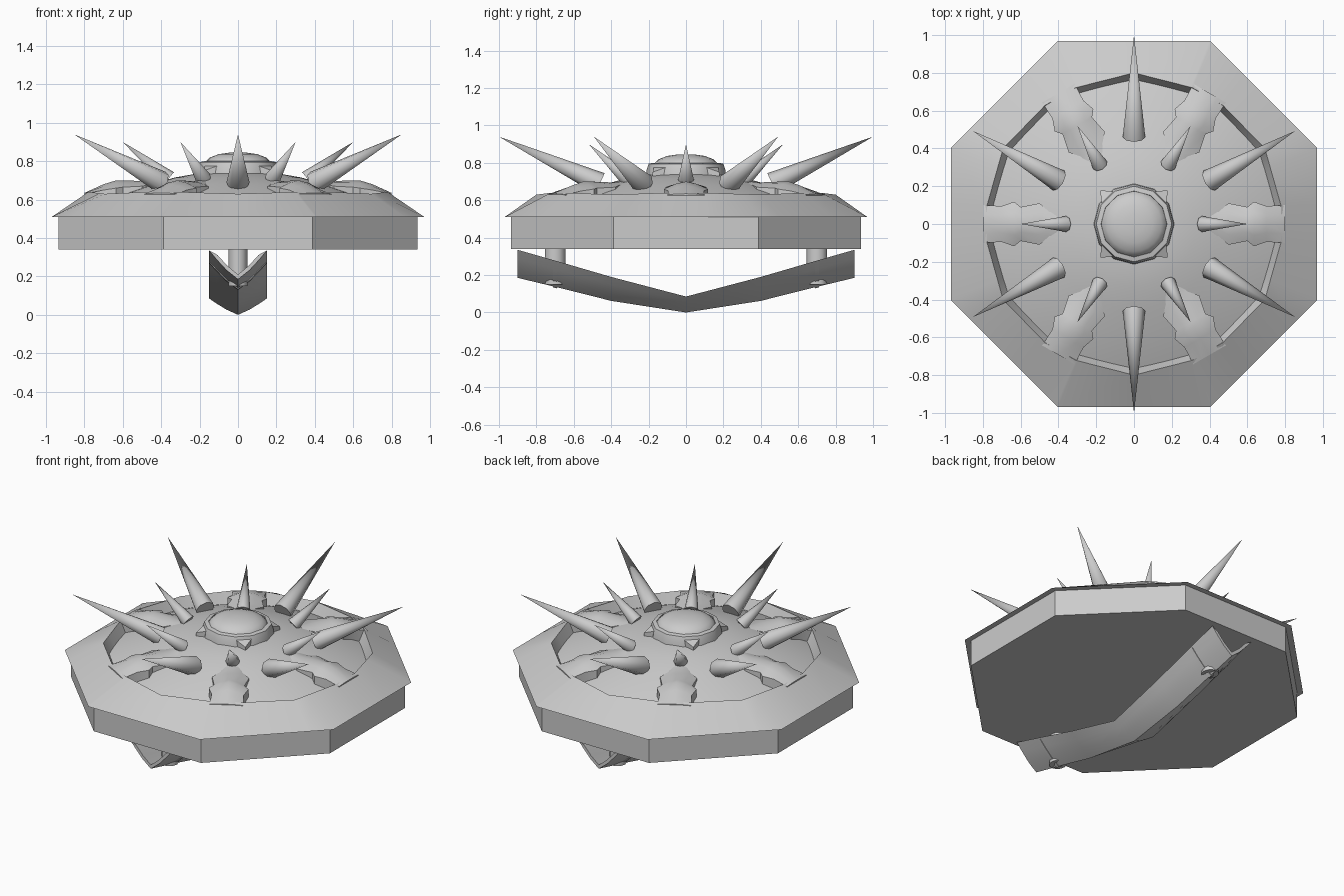
import bpy, bmesh, math
from mathutils import Vector

if "Cube" in bpy.data.objects:
    bpy.data.objects.remove(bpy.data.objects["Cube"])

grey = bpy.data.materials.new("light_grey_metal")
grey.diffuse_color = (0.6, 0.6, 0.6, 1)
grey.use_nodes = True
grey.node_tree.nodes["Principled BSDF"].inputs["Base Color"].default_value = grey.diffuse_color


def make(name, verts, faces, angle=35):
    me = bpy.data.meshes.new(name)
    me.from_pydata([tuple(v) for v in verts], [], faces)
    bm = bmesh.new()
    bm.from_mesh(me)
    bmesh.ops.recalc_face_normals(bm, faces=bm.faces)
    bm.to_mesh(me)
    bm.free()
    me.materials.append(grey)
    ob = bpy.data.objects.new(name, me)
    bpy.context.collection.objects.link(ob)
    bpy.ops.object.select_all(action='DESELECT')
    bpy.context.view_layer.objects.active = ob
    ob.select_set(True)
    if angle:
        bpy.ops.object.shade_smooth_by_angle(angle=math.radians(angle))
    return ob


def skin(name, rows, angle=35, caps=True, closed=True):
    """Join equal-length rows of points into one skin, optionally capped."""
    n = len(rows[0])
    verts = [p for row in rows for p in row]
    faces = []
    for i in range(len(rows) - 1):
        for j in range(n if closed else n - 1):
            k = (j + 1) % n
            faces.append((i * n + j, i * n + k, (i + 1) * n + k, (i + 1) * n + j))
    if caps:
        faces += [tuple(range(n)), tuple(range((len(rows) - 1) * n, len(rows) * n))]
    return make(name, verts, faces, angle)


def polar(a, r, z):
    return Vector((r * math.cos(a), r * math.sin(a), z))


def octagon(apothem, z):
    r = apothem / math.cos(math.pi / 8)
    return [polar(math.radians(22.5 + 45 * k), r, z) for k in range(8)]


def on_outline(poly, a):
    """Point where the ray at angle a crosses a star-shaped outline."""
    d = Vector((math.cos(a), math.sin(a), 0))
    for p, q in zip(poly, poly[1:] + poly[:1]):
        e = q - p
        den = d.x * e.y - d.y * e.x
        if abs(den) < 1e-9:
            continue
        t = (p.x * e.y - p.y * e.x) / den
        s = (p.x * d.y - p.y * d.x) / den
        if t > 0 and -1e-6 <= s <= 1 + 1e-6:
            return p + e * s


# Octagonal backing slab
skin("backing_slab", [octagon(0.935, 0.34), octagon(0.935, 0.51)], 20)

# Sloping rim plate with the recessed inner outline
rim = octagon(0.97, 0.51)
opening = []
for k in range(6):
    for deg, r, z in ((-6.8, 0.785, 0.64), (6.8, 0.785, 0.64), (30, 0.80, 0.63)):
        opening.append(polar(math.radians(60 * k + deg), r, z))
angles = sorted({round(math.atan2(p.y, p.x) % math.tau, 5) for p in rim + opening})
outer = [on_outline(rim, a) for a in angles]
inner = [on_outline(opening, a) for a in angles]
floor = [Vector((p.x * 0.955, p.y * 0.955, 0.56)) for p in inner]
under = [Vector((p.x * 0.95, p.y * 0.95, 0.51)) for p in outer]
skin("rim_plate", [under, outer, inner, floor], 40, caps=False)

# Shallow dome filling the opening
dome = [[polar(math.tau * j / 48, r, z) for j in range(48)] for r, z in
        ((0.79, 0.55), (0.70, 0.59), (0.58, 0.635), (0.45, 0.68), (0.33, 0.715), (0.2, 0.738), (0.05, 0.742))]
skin("shield_dome", dome)

# Six raised arms from rim to dome: radius, half width, edge height, ridge height
arm = ((0.80, 0.10, 0.63, 0.635), (0.70, 0.095, 0.65, 0.68), (0.635, 0.118, 0.66, 0.70),
       (0.60, 0.09, 0.665, 0.70), (0.50, 0.11, 0.67, 0.697), (0.45, 0.065, 0.68, 0.695),
       (0.40, 0.05, 0.69, 0.70))
for k in range(6):
    a = math.radians(60 * k)
    c, s = math.cos(a), math.sin(a)
    rows = []
    for r, w, ze, zr in arm:
        section = ((-w, 0.55), (-w, ze), (-w / 2, (ze + 2 * zr) / 3), (0, zr),
                   (w / 2, (ze + 2 * zr) / 3), (w, ze), (w, 0.55))
        rows.append([Vector((r * c - y * s, r * s + y * c, z)) for y, z in section])
    skin("rim_arm", rows)


# Leaning spikes, alternating large and small
def spike(name, deg, base_r, base_z, tip_r, tip_z, radius):
    a = math.radians(deg)
    base, tip = polar(a, base_r, base_z), polar(a, tip_r, tip_z)
    axis = (tip - base).normalized()
    side = Vector((-math.sin(a), math.cos(a), 0))
    up = axis.cross(side)
    n = 8
    verts = [base + radius * (side * math.cos(math.tau * j / n) + up * math.sin(math.tau * j / n))
             for j in range(n)] + [tip]
    make(name, verts, [(j, (j + 1) % n, n) for j in range(n)] + [tuple(range(n))], 50)


for k in range(6):
    spike("large_spike", 30 + 60 * k, 0.46, 0.69, 1.0 if k in (1, 4) else 0.985, 0.94, 0.06)
    spike("small_spike", 60 * k, 0.36, 0.71, 0.60, 0.90, 0.042)

# Central boss: collar, four corner points and cap
collar = [[polar(math.tau * j / 12, r, z) for j in range(12)] for r, z in
          ((0.215, 0.72), (0.21, 0.765), (0.20, 0.795), (0.175, 0.80), (0.17, 0.77))]
skin("boss_collar", collar, 30, caps=False)
cap = [[polar(math.tau * j / 24, r, z) for j in range(24)] for r, z in
       ((0.178, 0.77), (0.172, 0.795), (0.145, 0.82), (0.10, 0.837), (0.05, 0.844), (0.01, 0.846))]
skin("boss_cap", cap)
for k in range(4):
    a = math.radians(45 + 90 * k)
    skin("collar_point", [[polar(a - 0.33, 0.19, z0), polar(a, 0.252, z1), polar(a + 0.33, 0.19, z0)]
                          for z0, z1 in ((0.725, 0.725), (0.785, 0.75))], 0)


# V-section grip strap: y, keel height, edge height
def strap_rows(stations, grow, thick):
    rows = []
    for y, zk, ze in stations:
        out = [(x, zk + (ze - zk) * abs(x / 0.15) ** 1.25 - grow) for x in
               (-0.15, -0.11, -0.06, 0, 0.06, 0.11, 0.15)]
        ins = [(x * 0.97, z + thick) for x, z in out[1:-1]]
        rows.append([Vector((x, y, z)) for x, z in out + ins[::-1]])
    return rows


half = ((0.90, 0.185, 0.335), (0.65, 0.125, 0.263), (0.40, 0.062, 0.19))
path = [(-y, a, b) for y, a, b in half] + [(0, 0, 0.085)] + list(half[::-1])
skin("grip_strap", strap_rows(path, 0, 0.025), 30)

for sy in (-1, 1):
    # Raised binding on the strap and post joining it to the slab
    skin("strap_binding", strap_rows([(sy * 0.69, 0.135, 0.275), (sy * 0.71, 0.14, 0.28)], 0.006, 0.03), 30)
    skin("strap_post", [[Vector((0.05 * math.cos(t), sy * 0.70 + 0.055 * math.sin(t), z))
                         for t in (math.tau * j / 12 for j in range(12))] for z in (0.15, 0.35)])
